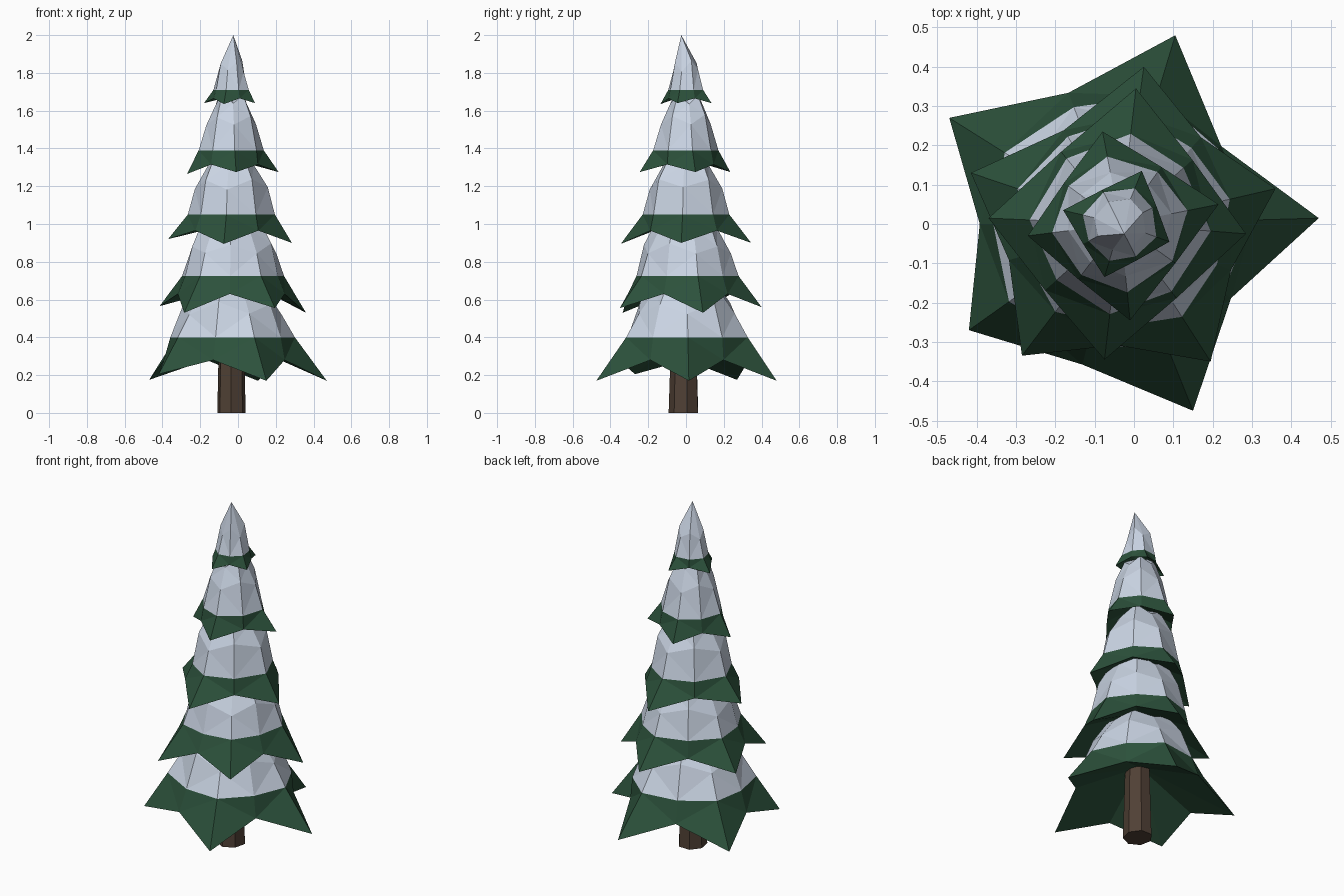
import bpy, bmesh, math, random

if "Cube" in bpy.data.objects:
    bpy.data.objects.remove(bpy.data.objects["Cube"])
random.seed(3)


def material(name, rgb):
    m = bpy.data.materials.new(name)
    m.diffuse_color = (*rgb, 1)
    m.use_nodes = True
    m.node_tree.nodes["Principled BSDF"].inputs["Base Color"].default_value = m.diffuse_color
    return m


GREEN = material("pine green", (0.025, 0.083, 0.044))
SNOW = material("snow", (0.59, 0.66, 0.77))
BARK = material("bark brown", (0.079, 0.051, 0.035))


def finish(bm, name, mats):
    bmesh.ops.recalc_face_normals(bm, faces=bm.faces)
    me = bpy.data.meshes.new(name)
    bm.to_mesh(me)
    bm.free()
    for m in mats:
        me.materials.append(m)
    ob = bpy.data.objects.new(name, me)
    bpy.context.collection.objects.link(ob)


def bridge(bm, a, b, mat):
    n = len(a)
    for i in range(n):
        j = (i + 1) % n
        f = bm.faces.new((a[i], a[j], b[j], b[i]))
        f.material_index = mat


def tier(name, centre, tips, valley_z, pulls, rings, apex):
    """Star-shaped skirt, then rings (radius, z) narrowing up to the apex.
    The skirt below the first ring is green, everything above is snow."""
    cx, cy = centre
    bm = bmesh.new()
    rim = []
    n = len(tips)
    for i in range(n):
        x0, y0, z0 = tips[i]
        x1, y1, z1 = tips[(i + 1) % n]
        rim.append((x0, y0, z0))
        mx, my = (x0 + x1) / 2 - cx, (y0 + y1) / 2 - cy
        rim.append((cx + mx * pulls[i], cy + my * pulls[i], valley_z))
    angles = [math.atan2(y - cy, x - cx) for x, y, z in rim]
    skirt = [bm.verts.new(p) for p in rim]
    loop = skirt
    for k, (r, z) in enumerate(rings):
        nxt = []
        for i, a in enumerate(angles):
            rr = r * (1.04 if i % 2 == 0 else 0.97)
            dz = 0 if k == 0 else (-0.03 if i % 2 == 0 else 0.02) + random.uniform(-0.01, 0.01)
            nxt.append(bm.verts.new((cx + rr * math.cos(a),
                                     cy + rr * math.sin(a), z + dz)))
        bridge(bm, loop, nxt, 0 if k == 0 else 1)
        loop = nxt
    top = bm.verts.new(apex)
    # hollow underside, deep inside the skirt
    under = bm.verts.new((cx, cy, rings[0][1] + 0.03))
    for i in range(2 * n):
        j = (i + 1) % (2 * n)
        bm.faces.new((loop[i], loop[j], top)).material_index = 1
        bm.faces.new((skirt[j], skirt[i], under)).material_index = 0
    bmesh.ops.triangulate(bm, faces=bm.faces)
    finish(bm, name, (GREEN, SNOW))


# Five tiers of snowy branches, bottom to top
tier("branch_tier_1", (-0.04, 0),
     [(0.47, 0.015, 0.17), (0.105, 0.48, 0.17), (-0.47, 0.27, 0.175),
      (-0.42, -0.27, 0.205), (0.15, -0.475, 0.17)],
     0.28, (0.80, 0.89, 0.87, 0.96, 0.82),
     [(0.328, 0.40), (0.258, 0.56), (0.175, 0.67)], (-0.03, 0, 0.72))
tier("branch_tier_2", (-0.03, 0),
     [(0.36, 0.09, 0.53), (0.025, 0.40, 0.56), (-0.415, 0.13, 0.565),
      (-0.285, -0.335, 0.53), (0.195, -0.35, 0.555)],
     0.63, (0.90,) * 5,
     [(0.27, 0.725), (0.23, 0.87), (0.16, 1.01)], (-0.03, 0, 1.06))
tier("branch_tier_3", (-0.035, 0),
     [(0.285, -0.025, 0.9), (0.005, 0.345, 0.9), (-0.37, 0.015, 0.92), (-0.075, -0.345, 0.895)],
     0.965, (1.02,) * 4,
     [(0.222, 1.05), (0.186, 1.215), (0.115, 1.34)], (-0.03, 0, 1.39))
tier("branch_tier_4", (-0.035, 0),
     [(0.215, 0.05, 1.275), (-0.08, 0.235, 1.275), (-0.27, -0.03, 1.265), (-0.01, -0.245, 1.275)],
     1.315, (1.02,) * 4,
     [(0.168, 1.39), (0.128, 1.55), (0.08, 1.67)], (-0.035, 0, 1.71))
tier("branch_tier_5", (-0.035, 0),
     [(0.09, -0.045, 1.64), (0.02, 0.135, 1.64), (-0.18, 0.035, 1.64), (-0.075, -0.135, 1.635)],
     1.665, (1.02,) * 4,
     [(0.094, 1.71), (0.066, 1.84)], (-0.025, -0.025, 2.0))

# Faceted trunk, slightly tapered
bm = bmesh.new()
sides = 7
base, head = [], []
for i in range(sides):
    a = math.tau * i / sides + 0.2
    c, s = math.cos(a), math.sin(a)
    base.append(bm.verts.new((-0.035 + 0.077 * c, -0.01 + 0.082 * s, 0.0)))
    head.append(bm.verts.new((-0.035 + 0.066 * c, -0.01 + 0.066 * s, 0.5)))
bridge(bm, base, head, 0)
bm.faces.new(base)
bm.faces.new(head)
finish(bm, "trunk", (BARK,))
